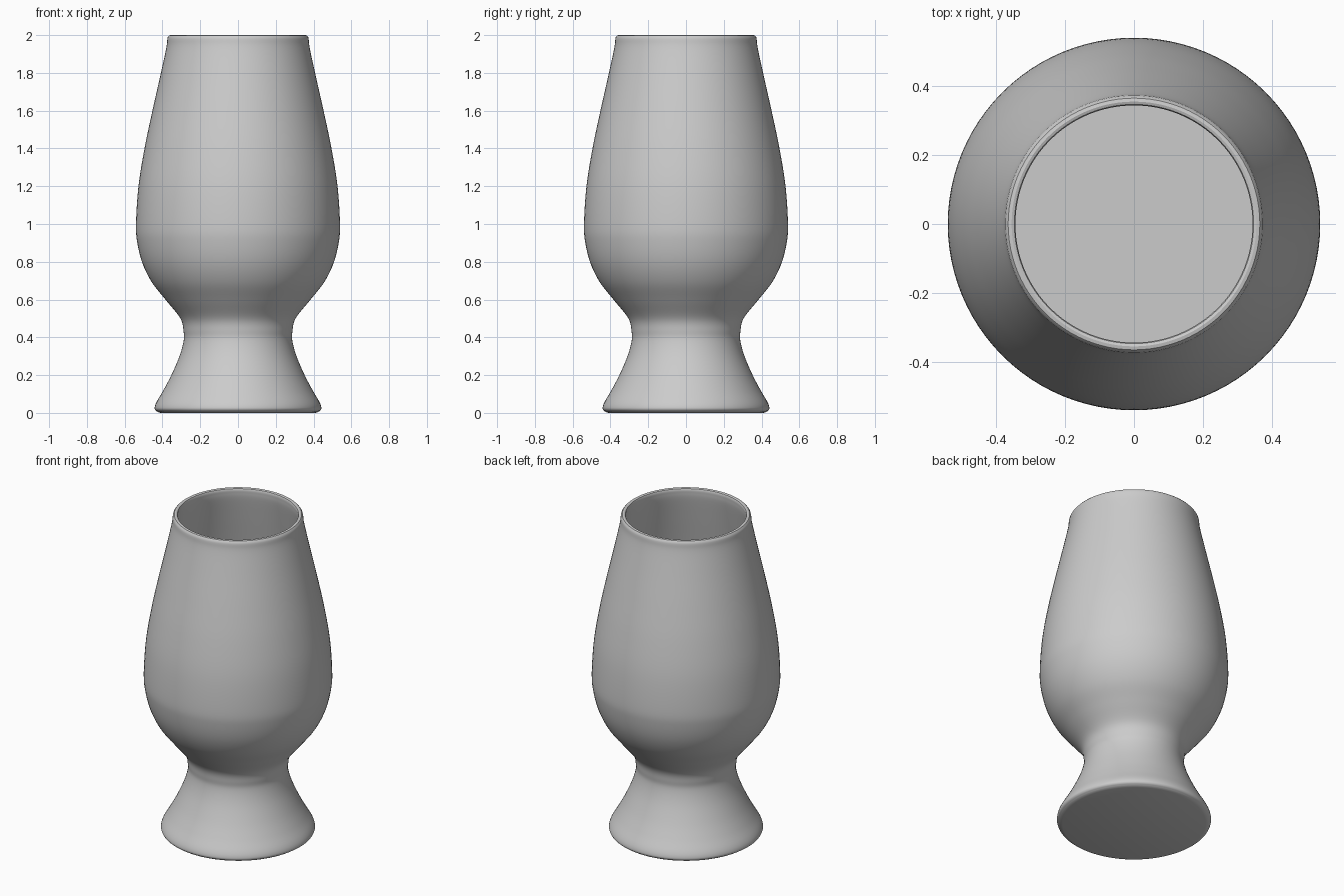
import bpy, bmesh
from math import cos, sin, pi
from mathutils import Vector

if "Cube" in bpy.data.objects:
    bpy.data.objects.remove(bpy.data.objects["Cube"])

SEGMENTS = 96


def smooth_path(points, steps=6):
    """Catmull-Rom curve through (radius, z) points."""
    p = [Vector(q) for q in points]
    p = [2 * p[0] - p[1]] + p + [2 * p[-1] - p[-2]]
    out = []
    for a, b, c, d in zip(p, p[1:], p[2:], p[3:]):
        for i in range(steps):
            t = i / steps
            out.append(0.5 * (2 * b + (c - a) * t + (2 * a - 5 * b + 4 * c - d) * t * t
                              + (3 * b - a - 3 * c + d) * t ** 3))
    return out + [p[-2]]


def lathe(name, profile):
    """Revolve a profile around z and close both ends with flat discs."""
    bm = bmesh.new()
    rings = [[bm.verts.new((r * cos(2 * pi * k / SEGMENTS), r * sin(2 * pi * k / SEGMENTS), z))
              for k in range(SEGMENTS)] for r, z in profile]
    for lo, hi in zip(rings, rings[1:]):
        for k in range(SEGMENTS):
            n = (k + 1) % SEGMENTS
            bm.faces.new((lo[k], lo[n], hi[n], hi[k]))
    bm.faces.new(rings[0][::-1])
    bm.faces.new(rings[-1])
    bmesh.ops.recalc_face_normals(bm, faces=bm.faces)
    mesh = bpy.data.meshes.new(name)
    bm.to_mesh(mesh)
    bm.free()
    obj = bpy.data.objects.new(name, mesh)
    bpy.context.collection.objects.link(obj)
    bpy.context.view_layer.objects.active = obj
    obj.select_set(True)
    bpy.ops.object.shade_smooth_by_angle(angle=pi / 6)
    return obj


# Outside: flared foot, waist, bulb and tapered mouth
outer = smooth_path([
    (0.425, 0.005), (0.438, 0.015), (0.441, 0.03), (0.43, 0.06), (0.395, 0.12),
    (0.353, 0.2), (0.31, 0.3), (0.288, 0.38), (0.288, 0.43), (0.305, 0.5),
    (0.38, 0.595), (0.455, 0.69), (0.505, 0.79), (0.533, 0.9), (0.54, 1.0),
    (0.527, 1.2), (0.495, 1.4), (0.453, 1.6), (0.408, 1.8), (0.38, 1.93),
    (0.374, 1.98)])

# Rounded rim
rim = [(0.372, 1.99), (0.365, 1.998), (0.355, 2.0), (0.347, 1.997), (0.344, 1.99)]

# Inside of the bowl, down to a flat floor
inner = smooth_path([
    (0.344, 1.98), (0.35, 1.93), (0.378, 1.8), (0.423, 1.6), (0.465, 1.4),
    (0.497, 1.2), (0.51, 1.0), (0.502, 0.9), (0.474, 0.79), (0.435, 0.72)])

lathe("drinking_glass", [(0.41, 0.0)] + [tuple(v) for v in outer] + rim
      + [tuple(v) for v in inner])
